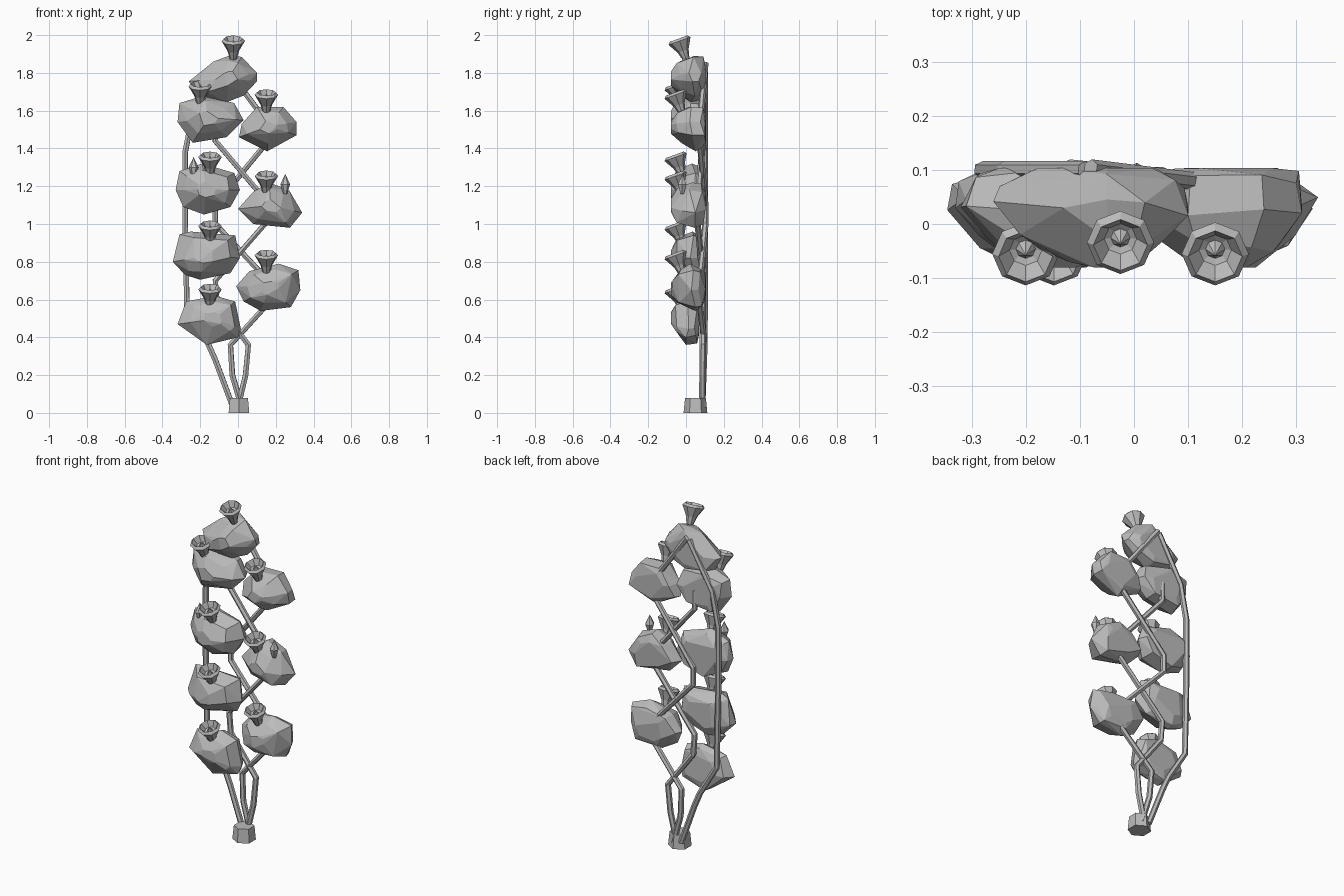
import bpy, bmesh, math, random
from mathutils import Vector, Matrix

if "Cube" in bpy.data.objects:
    bpy.data.objects.remove(bpy.data.objects["Cube"], do_unlink=True)

# One plain grey for the whole plant
grey = bpy.data.materials.new("plain grey")
grey.use_nodes = True
grey.diffuse_color = (0.5, 0.5, 0.5, 1)
grey.node_tree.nodes["Principled BSDF"].inputs["Base Color"].default_value = (0.5, 0.5, 0.5, 1)


def add_object(name, bm):
    bmesh.ops.recalc_face_normals(bm, faces=bm.faces)
    mesh = bpy.data.meshes.new(name)
    bm.to_mesh(mesh)
    bm.free()
    mesh.materials.append(grey)
    obj = bpy.data.objects.new(name, mesh)
    bpy.context.collection.objects.link(obj)
    return obj


def lathe(bm, profile, sides, matrix):
    """Spin a radius/height profile; a zero radius closes it to a tip."""
    rings = []
    for r, z in profile:
        n = sides if r else 1
        rings.append([bm.verts.new(matrix @ Vector((
            r * math.cos(math.tau * i / sides), r * math.sin(math.tau * i / sides), z)))
            for i in range(n)])
    for a, b in zip(rings, rings[1:]):
        for i in range(sides):
            j = (i + 1) % sides
            quad = [a[i % len(a)], a[j % len(a)], b[j % len(b)], b[i % len(b)]]
            bm.faces.new(list(dict.fromkeys(quad)))


def foliage(name, outline, back, seed):
    """Faceted leafy clump: a hull over shrinking copies of its outline."""
    rng = random.Random(seed)
    bm = bmesh.new()
    cx = sum(x for x, z in outline) / len(outline)
    cz = sum(z for x, z in outline) / len(outline)
    front = -0.08
    # Depth along y and scale of each layer, front to back
    for depth, scale in ((0, 0.3), (0.25, 0.72), (0.62, 1), (0.88, 0.88), (1, 0.6)):
        for x, z in outline:
            s = scale if scale == 1 else scale * rng.uniform(0.88, 1.1)
            d = min(1, max(0, depth + rng.uniform(-0.1, 0.1)))
            bm.verts.new((cx + (x - cx) * s, front + (back - front) * d, cz + (z - cz) * s))
    hull = bmesh.ops.convex_hull(bm, input=bm.verts)
    loose = set(hull["geom_interior"]) | set(hull["geom_unused"])
    bmesh.ops.delete(bm, geom=[g for g in loose if isinstance(g, bmesh.types.BMVert)], context='VERTS')
    bmesh.ops.dissolve_limit(bm, angle_limit=math.radians(8), verts=bm.verts, edges=bm.edges)
    add_object(name, bm)


def flower(name, x, y, z):
    """Trumpet flower leaning forward, with a pointed centre."""
    bm = bmesh.new()
    place = Matrix.Translation((x, y, z)) @ Matrix.Rotation(math.radians(20), 4, 'X')
    lathe(bm, [(0, 0), (0.019, 0), (0.031, 0.045), (0.062, 0.1), (0.05, 0.113),
               (0.03, 0.08), (0.018, 0.075), (0, 0.108)], 8, place)
    add_object(name, bm)


def bud(name, x, y, z):
    bm = bmesh.new()
    lathe(bm, [(0, 0), (0.01, 0), (0.026, 0.05), (0, 0.105)], 6, Matrix.Translation((x, y, z)))
    add_object(name, bm)


def vine(name, points, depth):
    """Six sided stem along a bent path, sinking into the clumps on the left."""
    curve = bpy.data.curves.new(name + "_path", 'CURVE')
    curve.dimensions = '3D'
    curve.bevel_depth = 0.0165
    curve.bevel_resolution = 1
    curve.use_fill_caps = True
    spline = curve.splines.new('POLY')
    spline.points.add(len(points) - 1)
    for p, (x, z) in zip(spline.points, points):
        y = 0.085 + (depth - 0.085) * min(1, z / 0.5)
        if x > 0.1:
            y -= 0.03
        p.co = (x, y, z, 1)
    path = bpy.data.objects.new(name + "_path", curve)
    bpy.context.collection.objects.link(path)
    bpy.context.view_layer.update()
    mesh = bpy.data.meshes.new_from_object(path.evaluated_get(bpy.context.evaluated_depsgraph_get()))
    bpy.data.objects.remove(path, do_unlink=True)
    mesh.materials.clear()
    mesh.materials.append(grey)
    for face in mesh.polygons:
        face.use_smooth = False
    bpy.context.collection.objects.link(bpy.data.objects.new(name, mesh))


# Root block
bm = bmesh.new()
lathe(bm, [(0, 0), (0.063, 0), (0.055, 0.08), (0, 0.08)], 6,
      Matrix.Translation((0.005, 0.05, 0)) @ Matrix.Rotation(math.pi / 6, 4, 'Z'))
add_object("root_block", bm)

# Leafy clumps from the top down, each an outline in x and z
clumps = {
    "top": [(-0.26, 1.755), (-0.13, 1.86), (-0.05, 1.89), (0.02, 1.885), (0.1, 1.8),
            (0.1, 1.755), (0.03, 1.68), (-0.06, 1.645), (-0.21, 1.67)],
    "upper_right": [(-0.32, 1.54), (-0.31, 1.64), (-0.18, 1.68), (-0.02, 1.64),
                    (0.03, 1.55), (-0.06, 1.46), (-0.24, 1.43)],
    "upper_left": [(0.02, 1.53), (0.1, 1.62), (0.24, 1.62), (0.31, 1.54),
                   (0.31, 1.47), (0.155, 1.385), (0.005, 1.46)],
    "middle_right": [(-0.33, 1.18), (-0.31, 1.28), (-0.19, 1.32), (-0.02, 1.27),
                     (0.01, 1.18), (-0.04, 1.09), (-0.18, 1.05), (-0.29, 1.09)],
    "middle_left": [(0, 1.08), (0.08, 1.17), (0.165, 1.22), (0.27, 1.18),
                    (0.34, 1.06), (0.275, 0.98), (0.08, 1)],
    "lower_right": [(-0.345, 0.8), (-0.31, 0.945), (-0.25, 0.96), (-0.015, 0.94),
                    (0.01, 0.82), (-0.04, 0.74), (-0.2, 0.705), (-0.28, 0.73)],
    "lower_left": [(-0.01, 0.67), (0.06, 0.75), (0.215, 0.79), (0.32, 0.755),
                   (0.33, 0.65), (0.28, 0.56), (0.12, 0.54), (0.03, 0.59)],
    "bottom_right": [(-0.32, 0.47), (-0.275, 0.59), (-0.12, 0.62), (-0.015, 0.59),
                     (0.015, 0.445), (0, 0.4), (-0.165, 0.36)],
}
for i, (name, outline) in enumerate(clumps.items()):
    foliage(name + "_foliage", outline, 0.07 if name == "bottom_right" else 0.103, i)

# One flower above each clump
blooms = [(-0.025, 1.875), (-0.2, 1.635), (0.15, 1.59), (-0.148, 1.26),
          (0.15, 1.16), (-0.148, 0.895), (0.15, 0.74), (-0.148, 0.56)]
for name, (x, z) in zip(clumps, blooms):
    flower(name + "_flower", x, 0 if name == "top" else -0.021, z)

# Small closed buds
bud("right_bud", -0.235, -0.02, 1.25)
bud("left_bud", 0.25, -0.02, 1.16)

# Stems: one outer arch and two that weave across each other
vine("outer_vine", [(-0.03, 0.04), (-0.12, 0.28), (-0.16, 0.37), (-0.27, 0.55), (-0.28, 1.0),
                    (-0.28, 1.38), (-0.24, 1.58), (-0.09, 1.84)], 0.1)
vine("weaving_vine_a", [(0.02, 0.03), (-0.03, 0.2), (-0.04, 0.36), (0.16, 0.58), (0.16, 0.7),
                        (-0.12, 1.0), (-0.12, 1.1), (0.16, 1.44), (0.16, 1.53),
                        (-0.08, 1.85)], 0.103)
vine("weaving_vine_b", [(0, 0.03), (0.04, 0.2), (0.055, 0.36), (-0.11, 0.58), (-0.12, 0.7),
                        (0.16, 1.02), (0.16, 1.11), (-0.12, 1.44), (-0.12, 1.55)], 0.09)
